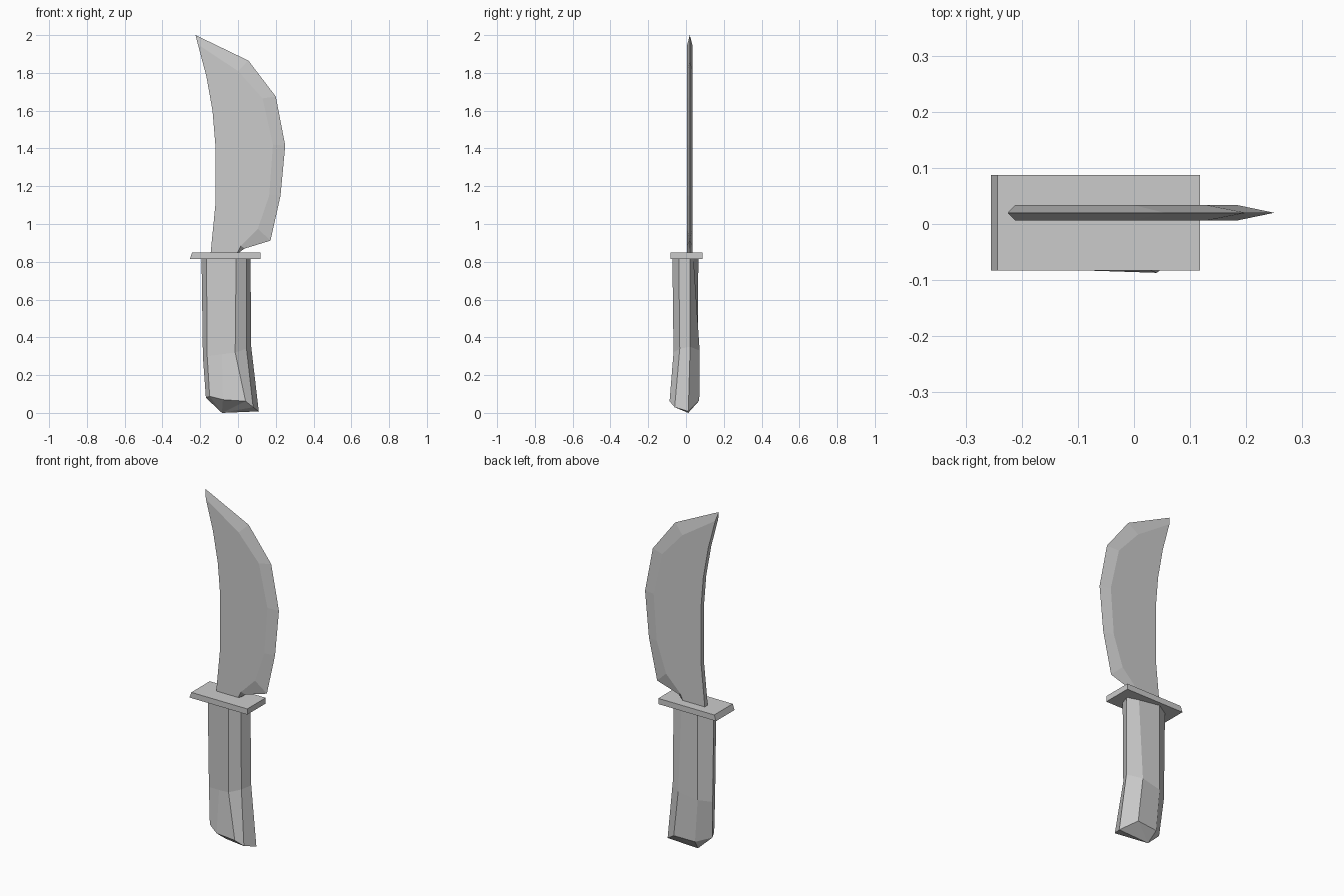
import bpy, bmesh

cube = bpy.data.objects.get("Cube")
if cube:
    bpy.data.objects.remove(cube, do_unlink=True)

grey = bpy.data.materials.new("plain_grey")
grey.use_nodes = True
grey.diffuse_color = (0.6, 0.6, 0.6, 1)
grey.node_tree.nodes["Principled BSDF"].inputs["Base Color"].default_value = (0.6, 0.6, 0.6, 1)


def finish(name, bm):
    bmesh.ops.recalc_face_normals(bm, faces=bm.faces)
    mesh = bpy.data.meshes.new(name)
    bm.to_mesh(mesh)
    bm.free()
    mesh.materials.append(grey)
    obj = bpy.data.objects.new(name, mesh)
    bpy.context.collection.objects.link(obj)
    return obj


def bridge(bm, a, b, closed=False):
    n = len(a)
    for i in range(n if closed else n - 1):
        j = (i + 1) % n
        bm.faces.new((a[i], a[j], b[j], b[i]))


# Blade: flat cheeks, a flat spine and a bevel running to a sharp edge
MID, HALF = 0.02, 0.0135
edge = [(0.0, 0.845), (0.035, 0.87), (0.172, 0.912), (0.225, 1.15),
        (0.25, 1.415), (0.2, 1.675), (0.055, 1.865), (-0.225, 2.0)]
bevel = [(-0.005, 0.845), (0.015, 0.885), (0.105, 0.975), (0.165, 1.15),
         (0.185, 1.42), (0.13, 1.665), (0.0, 1.81), (-0.212, 1.95)]
spine = [(-0.167, 1.78), (-0.135, 1.6), (-0.12, 1.42), (-0.12, 1.1), (-0.145, 0.845)]

bm = bmesh.new()
edge_verts = [bm.verts.new((x, MID, z)) for x, z in edge]
sides = []
for s in (-1, 1):
    cheek = [bm.verts.new((x, MID + s * HALF, z)) for x, z in bevel + spine]
    bm.faces.new(cheek)
    bridge(bm, cheek[:len(bevel)], edge_verts)
    sides.append(cheek)
front, back = sides
bridge(bm, front[len(bevel) - 1:], back[len(bevel) - 1:])
tip = len(bevel) - 1
bm.faces.new((front[tip], back[tip], edge_verts[-1]))
bm.faces.new((front[-1], back[-1], back[0], edge_verts[0], front[0]))
finish("blade", bm)

# Guard: plate with one slanted end
bm = bmesh.new()
guard_profile = [(-0.255, 0.815), (0.118, 0.815), (0.118, 0.848), (-0.243, 0.848)]
ends = [[bm.verts.new((x, y, z)) for x, z in guard_profile] for y in (-0.083, 0.087)]
bridge(bm, *ends, closed=True)
for end in ends:
    bm.faces.new(end)
finish("guard", bm)

# Handle: faceted grip that bends near a slanted butt
top = [(-0.167, -0.04), (-0.085, -0.058), (-0.01, -0.072), (0.045, -0.038),
       (0.066, 0.02), (0.0, 0.04), (-0.12, 0.065), (-0.193, 0.02)]
bend = [(-0.163, -0.035, 0.3), (-0.085, -0.053, 0.31), (-0.015, -0.066, 0.32),
        (0.045, -0.033, 0.34), (0.07, 0.022, 0.35), (0.0, 0.072, 0.33),
        (-0.12, 0.064, 0.31), (-0.186, 0.02, 0.3)]
butt = [(-0.15, -0.045, 0.088), (-0.08, -0.083, 0.07), (0.04, -0.087, 0.062),
        (0.08, -0.06, 0.03), (0.11, 0.012, 0.008), (0.03, 0.07, 0.065),
        (-0.1, 0.06, 0.06), (-0.17, 0.0, 0.08)]
bm = bmesh.new()
rings = [[bm.verts.new(p) for p in ring]
         for ring in ([(x, y, 0.816) for x, y in top], bend, butt)]
for upper, lower in zip(rings, rings[1:]):
    bridge(bm, upper, lower, closed=True)
bm.faces.new(rings[0])
heel = bm.verts.new((-0.085, 0.012, 0.0))
for i, v in enumerate(rings[-1]):
    bm.faces.new((v, rings[-1][(i + 1) % len(butt)], heel))
finish("handle", bm)
